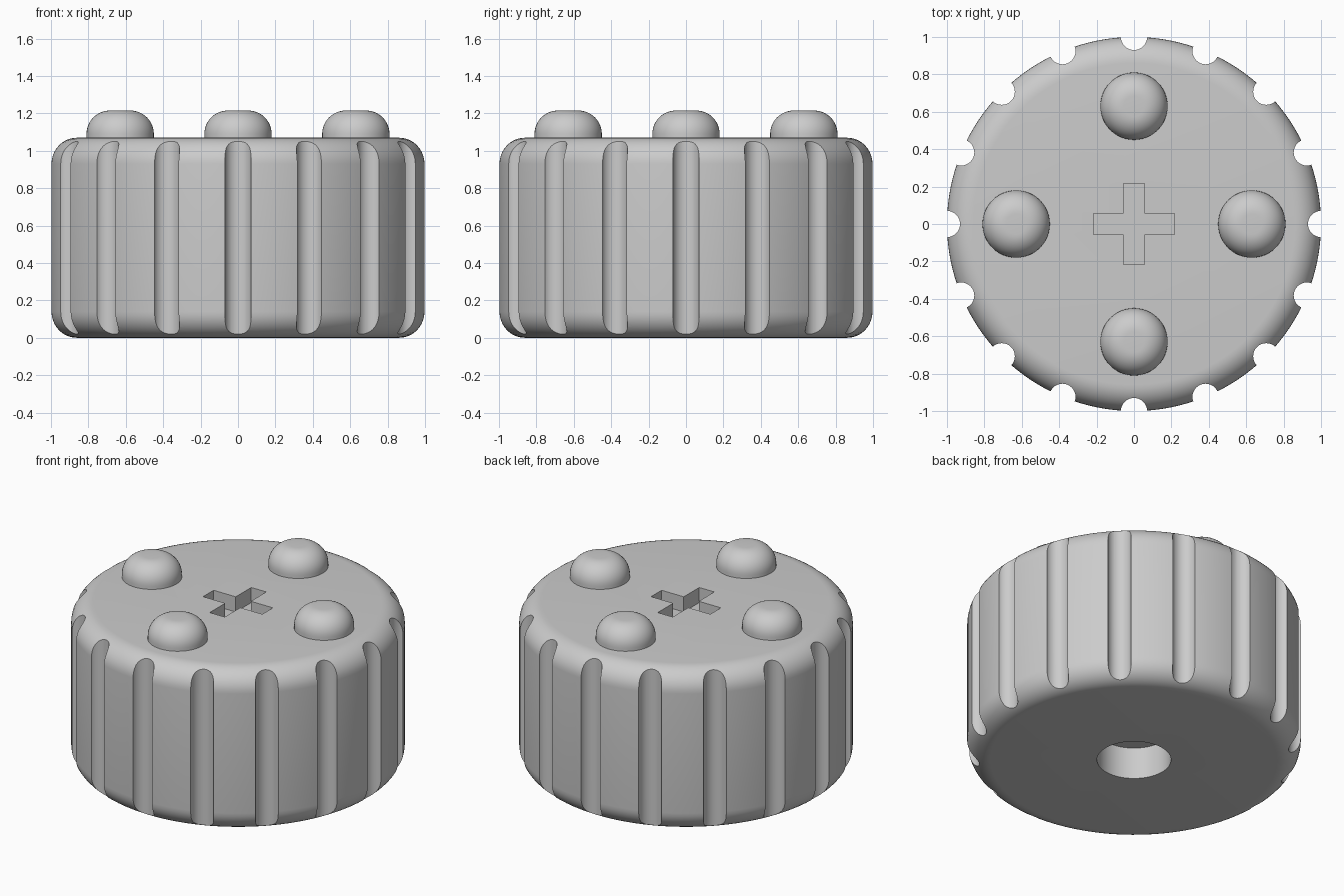
import bpy, bmesh, math
from mathutils import Matrix, Vector

cube = bpy.data.objects.get("Cube")
if cube:
    bpy.data.objects.remove(cube, do_unlink=True)

HEIGHT, FILLET = 1.07, 0.14

grey = bpy.data.materials.new("light_grey")
grey.use_nodes = True
grey.diffuse_color = (0.6, 0.6, 0.6, 1)
grey.node_tree.nodes["Principled BSDF"].inputs["Base Color"].default_value = (0.6, 0.6, 0.6, 1)


def make_object(name, bm):
    bmesh.ops.recalc_face_normals(bm, faces=bm.faces)
    mesh = bpy.data.meshes.new(name)
    bm.to_mesh(mesh)
    bm.free()
    mesh.materials.append(grey)
    obj = bpy.data.objects.new(name, mesh)
    bpy.context.collection.objects.link(obj)
    return obj


def lathe(name, profile, steps, location=(0, 0, 0)):
    """Stack rings of the (radius, z) profile and cap both ends."""
    bm = bmesh.new()
    rings = []
    for r, z in profile:
        angles = [math.tau * i / steps for i in range(steps)]
        rings.append([bm.verts.new((r * math.cos(a), r * math.sin(a), z)) for a in angles])
    for low, high in zip(rings, rings[1:]):
        for i in range(steps):
            j = (i + 1) % steps
            bm.faces.new((low[i], low[j], high[j], high[i]))
    bm.faces.new(rings[0][::-1])
    bm.faces.new(rings[-1])
    obj = make_object(name, bm)
    obj.location = location
    return obj


def arc(r, z, radius, start, end, steps=10):
    angles = [math.radians(start + (end - start) * i / steps) for i in range(steps + 1)]
    return [(r + radius * math.cos(a), z + radius * math.sin(a)) for a in angles]


def cylinder(bm, radius, low, high, x=0, y=0, steps=32):
    place = Matrix.Translation((x, y, (low + high) / 2))
    bmesh.ops.create_cone(bm, cap_ends=True, segments=steps, radius1=radius,
                          radius2=radius, depth=high - low, matrix=place)


def cut(target, cutter):
    cutter.hide_render = True
    mod = target.modifiers.new("cut", "BOOLEAN")
    mod.operation = "DIFFERENCE"
    mod.solver = "EXACT"
    mod.object = cutter
    bpy.context.view_layer.objects.active = target
    bpy.ops.object.modifier_apply(modifier=mod.name)
    bpy.data.objects.remove(cutter, do_unlink=True)


def smooth(obj):
    bpy.ops.object.select_all(action="DESELECT")
    obj.select_set(True)
    bpy.context.view_layer.objects.active = obj
    bpy.ops.object.shade_smooth_by_angle(angle=math.radians(30))


# Round body with filleted rims
profile = arc(1 - FILLET, FILLET, FILLET, -90, 0) + arc(1 - FILLET, HEIGHT - FILLET, FILLET, 0, 90)
body = lathe("wheel_body", profile, 128)

# Grip grooves around the side
bm = bmesh.new()
for i in range(16):
    a = math.tau * i / 16
    cylinder(bm, 0.07, -0.2, HEIGHT + 0.2, math.cos(a), math.sin(a))
cut(body, make_object("groove_cutter", bm))

# Round bore underneath
bm = bmesh.new()
cylinder(bm, 0.222, -0.1, 0.21, steps=64)
cut(body, make_object("bore_cutter", bm))

# Cross socket in the top
for size in ((0.434, 0.11, 0.2), (0.11, 0.434, 0.2)):
    bm = bmesh.new()
    bmesh.ops.create_cube(bm, size=1)
    bmesh.ops.scale(bm, vec=Vector(size), verts=bm.verts)
    bmesh.ops.translate(bm, vec=(0, 0, HEIGHT), verts=bm.verts)
    cut(body, make_object("cross_cutter", bm))
smooth(body)

# Rounded studs on the top
stud_profile = [(0.18, -0.02)] + arc(0.055, 0.02, 0.125, 0, 90, 12)
for side, x, y in (("left", 1, 0), ("right", -1, 0), ("front", 0, -1), ("back", 0, 1)):
    stud = lathe(side + "_stud", stud_profile, 48, (0.63 * x, 0.63 * y, HEIGHT))
    smooth(stud)
